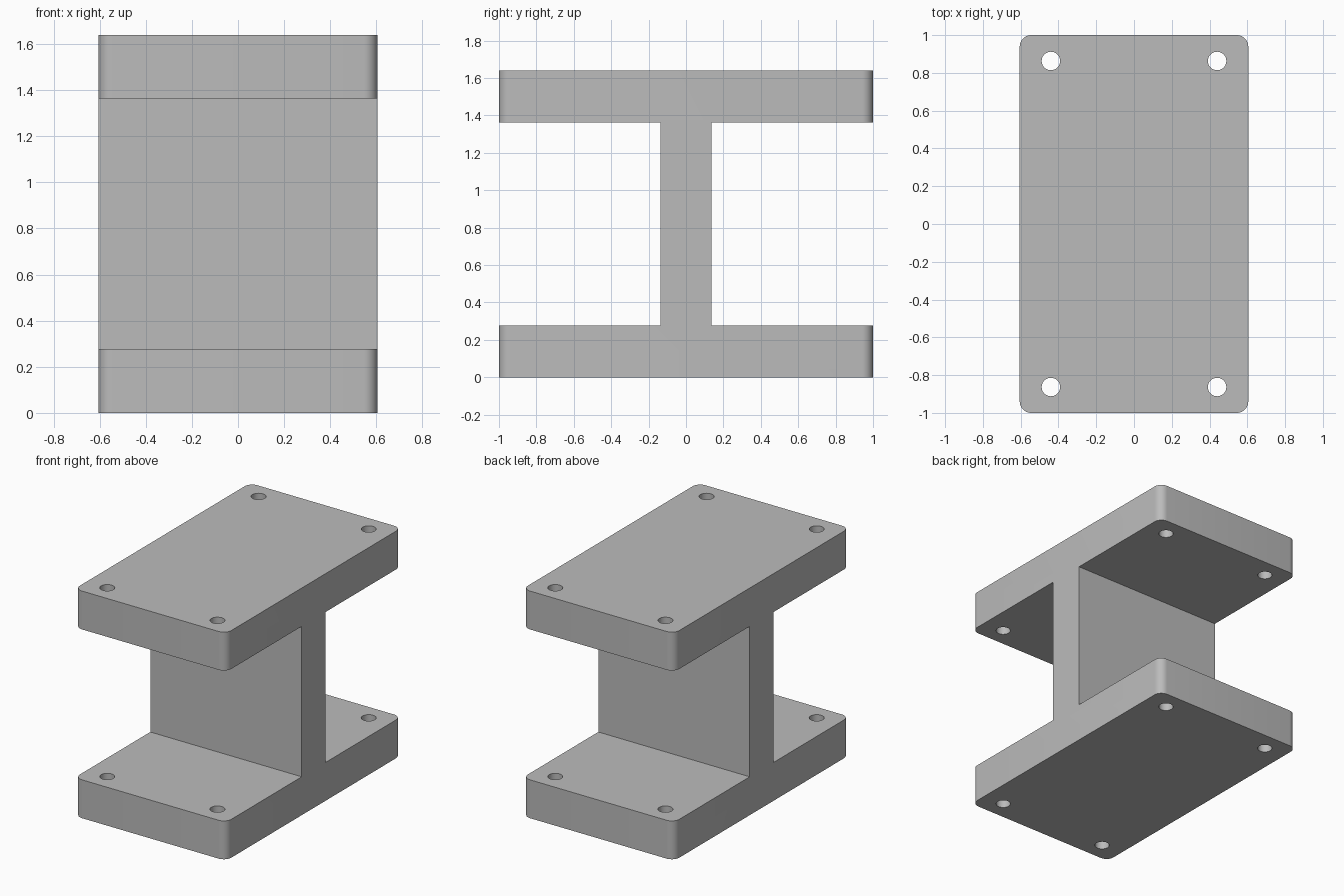
import bpy, bmesh, math
from mathutils import Matrix

HALF_X, HALF_Y, HEIGHT = 0.605, 1.0, 1.64
FLANGE, WEB = 0.277, 0.137
CORNER = 0.06
HOLE_X, HOLE_Y, HOLE_R = 0.44, 0.863, 0.049

cube = bpy.data.objects.get("Cube")
if cube:
    bpy.data.objects.remove(cube, do_unlink=True)


def make_object(name, bm):
    bmesh.ops.recalc_face_normals(bm, faces=bm.faces)
    mesh = bpy.data.meshes.new(name)
    bm.to_mesh(mesh)
    bm.free()
    obj = bpy.data.objects.new(name, mesh)
    bpy.context.collection.objects.link(obj)
    return obj


# Plain grey finish
grey = bpy.data.materials.new("plain grey")
grey.use_nodes = True
grey.diffuse_color = (0.5, 0.5, 0.5, 1)
grey.node_tree.nodes["Principled BSDF"].inputs["Base Color"].default_value = (0.5, 0.5, 0.5, 1)

# I-shaped profile, extruded across the width
half = [(HALF_Y, 0), (HALF_Y, FLANGE), (WEB, FLANGE),
        (WEB, HEIGHT - FLANGE), (HALF_Y, HEIGHT - FLANGE), (HALF_Y, HEIGHT)]
profile = half + [(-y, z) for y, z in reversed(half)]
bm = bmesh.new()
face = bm.faces.new([bm.verts.new((-HALF_X, y, z)) for y, z in profile])
ext = bmesh.ops.extrude_face_region(bm, geom=[face])
moved = [v for v in ext["geom"] if isinstance(v, bmesh.types.BMVert)]
bmesh.ops.translate(bm, verts=moved, vec=(2 * HALF_X, 0, 0))
bmesh.ops.recalc_face_normals(bm, faces=bm.faces)

# Rounded upright corners of both flanges
corners = [e for e in bm.edges
           if all(abs(v.co.y) > 0.9 for v in e.verts)
           and abs(e.verts[0].co.z - e.verts[1].co.z) > 0.1]
bmesh.ops.bevel(bm, geom=corners, offset=CORNER, offset_type='OFFSET',
                segments=8, profile=0.5, affect='EDGES')
bracket = make_object("flanged_bracket", bm)
bracket.data.materials.append(grey)

# Bolt holes through both flanges
bm = bmesh.new()
for sx in (-1, 1):
    for sy in (-1, 1):
        bmesh.ops.create_cone(
            bm, cap_ends=True, segments=32, radius1=HOLE_R, radius2=HOLE_R,
            depth=HEIGHT + 0.2,
            matrix=Matrix.Translation((sx * HOLE_X, sy * HOLE_Y, HEIGHT / 2)))
cutter = make_object("bolt_hole_cutter", bm)
cutter.data.materials.append(grey)
cutter.hide_render = True

bpy.ops.object.select_all(action='DESELECT')
bpy.context.view_layer.objects.active = bracket
bracket.select_set(True)
cut = bracket.modifiers.new("bolt_holes", 'BOOLEAN')
cut.operation = 'DIFFERENCE'
cut.solver = 'EXACT'
cut.object = cutter
bpy.ops.object.modifier_apply(modifier=cut.name)
bpy.data.objects.remove(cutter, do_unlink=True)

# Smooth rounds, crisp edges
bpy.ops.object.shade_smooth_by_angle(angle=math.radians(30))
